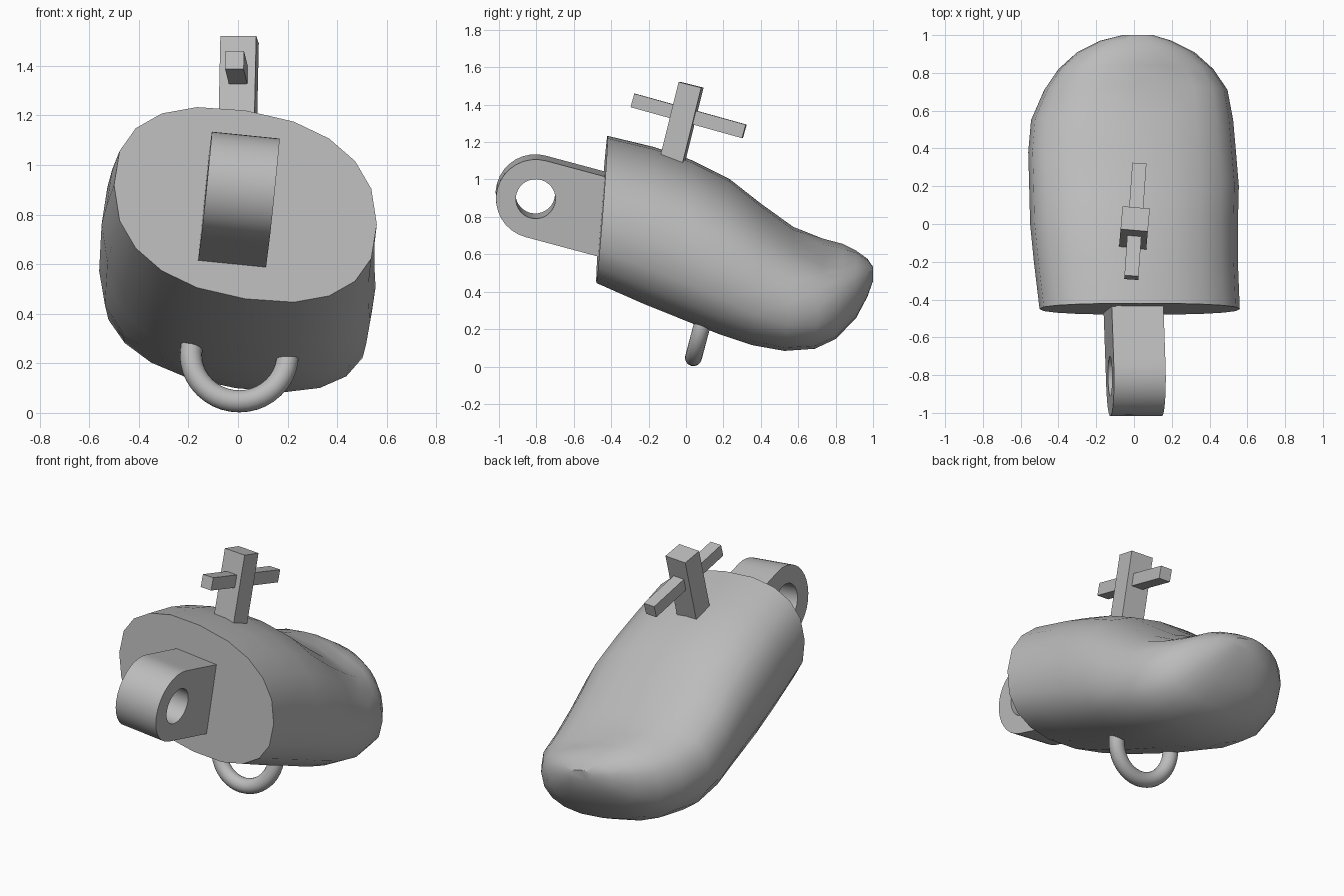
import bpy, bmesh, math
from mathutils import Matrix, Vector

cube = bpy.data.objects.get("Cube")
if cube:
    bpy.data.objects.remove(cube, do_unlink=True)

grey = bpy.data.materials.new("plain grey")
grey.use_nodes = True
tone = (0.5, 0.5, 0.5, 1)
grey.diffuse_color = tone
grey.node_tree.nodes["Principled BSDF"].inputs["Base Color"].default_value = tone


def add_part(name, bm, matrix=None, angle=30):
    bmesh.ops.recalc_face_normals(bm, faces=bm.faces)
    mesh = bpy.data.meshes.new(name)
    bm.to_mesh(mesh)
    bm.free()
    mesh.materials.append(grey)
    obj = bpy.data.objects.new(name, mesh)
    bpy.context.collection.objects.link(obj)
    if matrix:
        obj.matrix_world = matrix
    bpy.ops.object.select_all(action='DESELECT')
    obj.select_set(True)
    bpy.context.view_layer.objects.active = obj
    bpy.ops.object.shade_smooth_by_angle(angle=math.radians(angle))
    return obj


def frame(location, pitch, roll=0, yaw=0):
    turn = [Matrix.Rotation(math.radians(a), 4, ax)
            for a, ax in ((yaw, 'Z'), (pitch, 'X'), (roll, 'Y'))]
    return Matrix.Translation(location) @ turn[0] @ turn[1] @ turn[2]


def add_box(name, size, matrix):
    bm = bmesh.new()
    bmesh.ops.create_cube(bm, size=1)
    bmesh.ops.scale(bm, vec=size, verts=bm.verts)
    return add_part(name, bm, matrix)


def power(v, p):
    return math.copysign(abs(v) ** p, v)


# Body: rounded cross-sections (y, centre x, half width, top, bottom)
sections = [
    (-0.45, 0.03, 0.53, 1.22, 0.46),
    (-0.20, 0.01, 0.54, 1.16, 0.35),
    (0.0, 0.0, 0.55, 1.09, 0.27),
    (0.20, 0.0, 0.555, 0.99, 0.19),
    (0.38, -0.01, 0.55, 0.85, 0.13),
    (0.55, -0.01, 0.535, 0.73, 0.10),
    (0.71, 0.01, 0.485, 0.67, 0.11),
    (0.82, 0.01, 0.41, 0.645, 0.16),
    (0.91, 0.01, 0.31, 0.61, 0.27),
    (0.97, 0.01, 0.19, 0.57, 0.38),
    (1.0, 0.02, 0.08, 0.53, 0.46),
]
sides = 20
bm = bmesh.new()
rings = []
for y, cx, half, top, bottom in sections:
    mid, high = (top + bottom) / 2, (top - bottom) / 2
    ring = []
    for i in range(sides):
        a = math.tau * i / sides
        dx = half * power(math.cos(a), 0.85)
        dz = high * power(math.sin(a), 0.85)
        x, z = cx + dx, mid + dz - 0.15 * dx
        # Shallow hollow on the lower side of the toe
        if dz > 0:
            z -= 0.06 * math.exp(-((x - 0.22) / 0.2) ** 2 - ((y - 0.75) / 0.12) ** 2)
        lean = 0.08 if y < 0.9 else 0
        ring.append(bm.verts.new((x, y + lean * dz, z)))
    rings.append(ring)
for a, b in zip(rings, rings[1:]):
    for i in range(sides):
        j = (i + 1) % sides
        bm.faces.new((a[i], a[j], b[j], b[i]))
bm.faces.new(rings[0])
bm.faces.new(rings[-1])
add_part("body", bm, angle=32)

# Hinge lug: rounded plate with a pin hole, extruded across its width
outer, inner, length, width = 0.212, 0.106, 0.5, 0.275
steps = 16
outline, hole = [], []
for i in range(2 * steps):
    a = math.tau * i / (2 * steps) + math.pi / 2
    c, s = math.cos(a), math.sin(a)
    hole.append((inner * c, inner * s))
    if i <= steps:
        outline.append((outer * c, outer * s))
    else:
        # Project the forward half onto the straight end of the plate
        k = min(length / max(c, 1e-6), outer / max(abs(s), 1e-6))
        outline.append((k * c, k * s))
bm = bmesh.new()
loops = [[bm.verts.new((x, y, z)) for y, z in loop]
         for x in (-width / 2, width / 2) for loop in (outline, hole)]
for p, q in ((0, 1), (2, 3), (0, 2), (1, 3)):
    for i in range(2 * steps):
        j = (i + 1) % (2 * steps)
        bm.faces.new((loops[p][i], loops[p][j], loops[q][j], loops[q][i]))
# Square off the buried end
for loop in (loops[0], loops[2]):
    for v in loop:
        if v.co.y > 0.3:
            v.co.y = length
add_part("hinge_lug", bm, frame((0.01, -0.805, 0.91), -15, 6, 2))

# Upright post and the bar through it
add_box("upright_post", (0.145, 0.125, 0.6), frame((0, -0.045, 1.215), -14, 0, -5))
add_box("cross_bar", (0.075, 0.62, 0.075), frame((0.007, 0.014, 1.34), -15.5, 0, -4))

# Hanging ring, half buried in the underside
bm = bmesh.new()
circle = bmesh.ops.create_circle(bm, segments=16, radius=0.045)
bmesh.ops.translate(bm, vec=(0.195, 0, 0), verts=bm.verts)
bmesh.ops.rotate(bm, cent=(0, 0, 0), matrix=Matrix.Rotation(math.pi / 2, 3, 'X'), verts=bm.verts)
bmesh.ops.spin(bm, geom=bm.verts[:] + bm.edges[:], cent=(0, 0, 0), axis=(0, 0, 1),
               angle=math.tau, steps=40, use_merge=True)
bmesh.ops.remove_doubles(bm, verts=bm.verts, dist=0.0005)
add_part("hanging_ring", bm, frame((0.005, 0.09, 0.235), -15) @ Matrix.Rotation(math.pi / 2, 4, 'X'))
